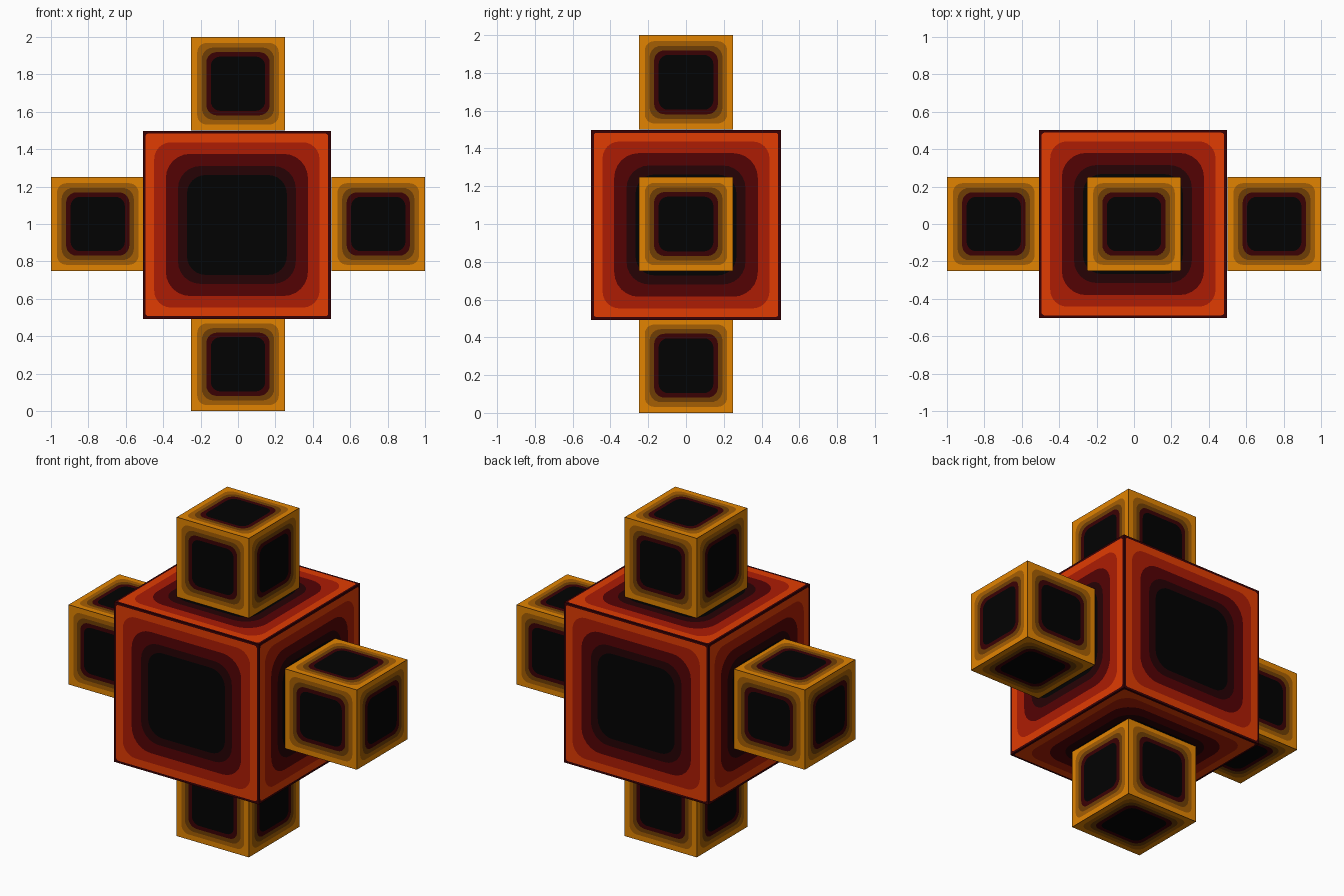
import bpy, bmesh, math
from mathutils import Vector, Matrix

if "Cube" in bpy.data.objects:
    bpy.data.objects.remove(bpy.data.objects["Cube"])


def lin(c):
    c /= 255
    return c / 12.92 if c <= 0.04045 else ((c + 0.055) / 1.055) ** 2.4


def material(name, r, g, b):
    m = bpy.data.materials.new(name)
    m.diffuse_color = (lin(r), lin(g), lin(b), 1)
    m.use_nodes = True
    m.node_tree.nodes["Principled BSDF"].inputs["Base Color"].default_value = m.diffuse_color
    return m


RED = material("orange red", 225, 60, 2)
BRICK = material("brick red", 174, 28, 4)
MAROON = material("maroon", 84, 2, 4)
DARK = material("dark maroon", 38, 2, 5)
BLACK = material("soft black", 2, 2, 2)
AMBER = material("amber", 226, 132, 1)
OCHRE = material("ochre brown", 165, 94, 3)
BROWN = material("brown", 110, 61, 5)
WINE = material("wine", 58, 1, 4)


def ring(half, radius, seg=6):
    """Points of a rounded square, seg + 1 per corner."""
    pts = []
    for k in range(4):
        for i in range(seg + 1):
            a = math.pi / 2 * (k + i / seg)
            mid = math.pi / 2 * (k + 0.5)
            cx = math.copysign(half - radius, math.cos(mid))
            cy = math.copysign(half - radius, math.sin(mid))
            pts.append((cx + radius * math.cos(a), cy + radius * math.sin(a)))
    return pts


def banded_cube(name, centre, half, bands):
    """Cube whose six sides carry nested bands: (outer half size, corner radius, material)."""
    mats = list(dict.fromkeys(b[2] for b in bands))
    bm = bmesh.new()
    sides = [Matrix.Rotation(math.pi / 2 * k, 3, 'X') for k in range(4)]
    sides += [Matrix.Rotation(s * math.pi / 2, 3, 'Y') for s in (1, -1)]
    for rot in sides:
        loops = [[bm.verts.new(rot @ Vector((x, y, half))) for x, y in ring(h, r)]
                 for h, r, _ in bands]
        n = len(loops[0])
        for j, (_, _, mat) in enumerate(bands):
            idx = mats.index(mat)
            if j + 1 == len(bands):
                bm.faces.new(loops[j]).material_index = idx
                continue
            a, b = loops[j], loops[j + 1]
            for i in range(n):
                k = (i + 1) % n
                bm.faces.new((a[i], a[k], b[k], b[i])).material_index = idx
    # Merge collapsed corners and weld the six sides
    bmesh.ops.remove_doubles(bm, verts=bm.verts, dist=1e-5)
    me = bpy.data.meshes.new(name)
    bm.to_mesh(me)
    bm.free()
    for m in mats:
        me.materials.append(m)
    ob = bpy.data.objects.new(name, me)
    ob.location = centre
    bpy.context.collection.objects.link(ob)


# Large central cube with a thin dark border
banded_cube("core_cube", (-0.006, 0, 0.995), 0.502, [
    (0.502, 0, WINE), (0.488, 0.015, RED), (0.442, 0.09, BRICK),
    (0.38, 0.13, MAROON), (0.315, 0.12, DARK), (0.267, 0.10, BLACK)])

# Four small cubes on the left, right, top and bottom
small = [(0.25, 0, BROWN), (0.248, 0.004, AMBER), (0.218, 0.05, OCHRE),
         (0.193, 0.06, BROWN), (0.169, 0.055, WINE), (0.145, 0.05, BLACK)]
for name, x, z in (("left_cube", -0.75, 1), ("right_cube", 0.75, 1),
                   ("top_cube", 0, 1.75), ("bottom_cube", 0, 0.25)):
    banded_cube(name, (x, 0, z), 0.25, small)
